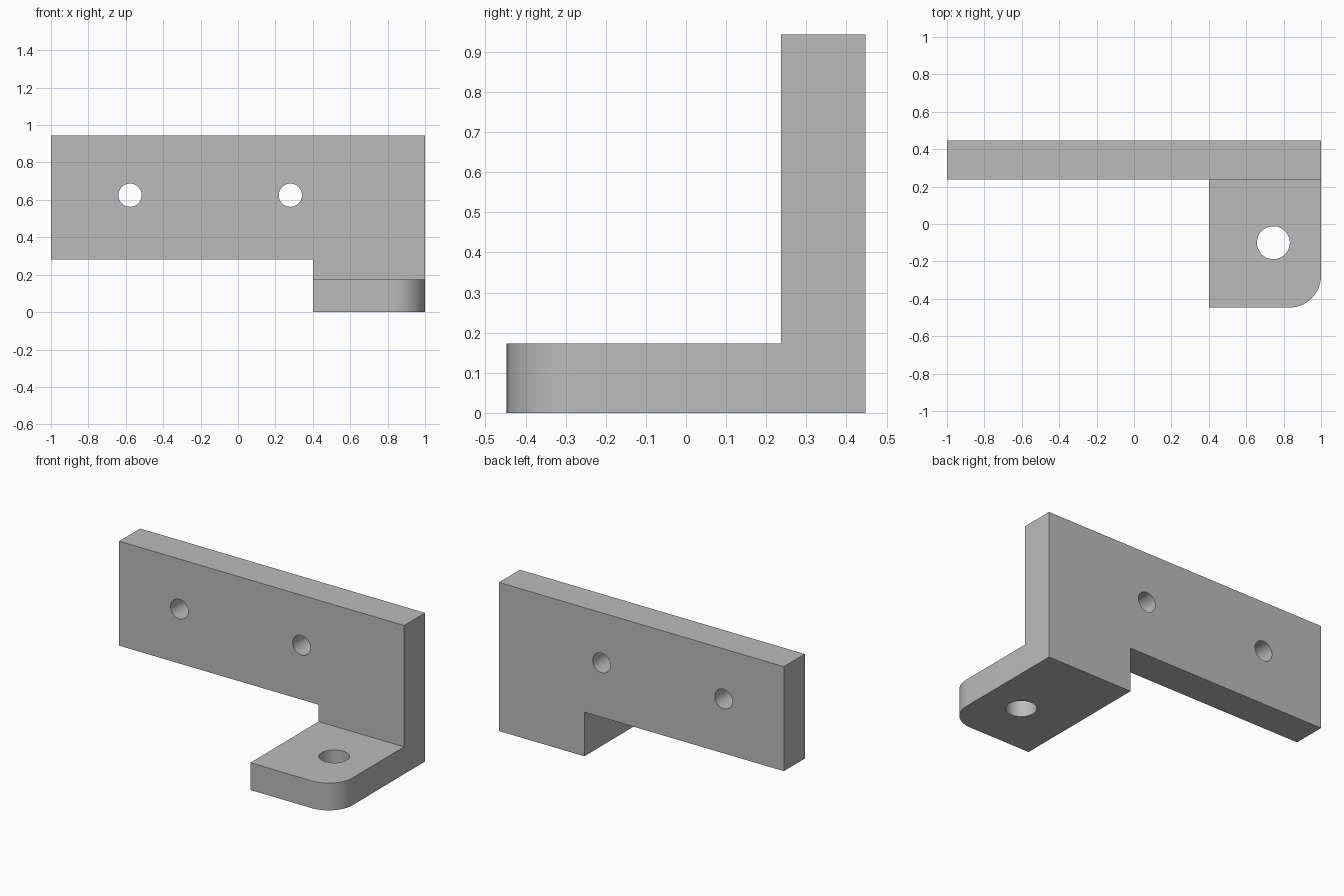
import bpy
import bmesh
from math import sin, cos, pi
from mathutils import Vector

cube = bpy.data.objects.get("Cube")
if cube:
    bpy.data.objects.remove(cube, do_unlink=True)

# Main dimensions
BACK, PLATE_FRONT, FOOT_FRONT = 0.447, 0.237, -0.447
TOP, STEP, FOOT_TOP = 0.943, 0.28, 0.173
FOOT_LEFT, FILLET = 0.4, 0.17

steel = bpy.data.materials.new("plain_grey")
steel.use_nodes = True
GREY = (0.5, 0.5, 0.5, 1)
steel.diffuse_color = GREY
steel.node_tree.nodes["Principled BSDF"].inputs["Base Color"].default_value = GREY


def prism(name, points, offset):
    """Extrude a closed outline of 3D points along an offset."""
    bm = bmesh.new()
    face = bm.faces.new([bm.verts.new(p) for p in points])
    result = bmesh.ops.extrude_face_region(bm, geom=[face])
    moved = [g for g in result["geom"] if isinstance(g, bmesh.types.BMVert)]
    bmesh.ops.translate(bm, vec=Vector(offset), verts=moved)
    bmesh.ops.recalc_face_normals(bm, faces=bm.faces)
    mesh = bpy.data.meshes.new(name)
    bm.to_mesh(mesh)
    bm.free()
    mesh.materials.append(steel)
    obj = bpy.data.objects.new(name, mesh)
    bpy.context.collection.objects.link(obj)
    return obj


def arc(cx, cy, radius, start, end, steps):
    angles = [start + (end - start) * i / steps for i in range(steps + 1)]
    return [(cx + radius * cos(a), cy + radius * sin(a)) for a in angles]


def combine(target, tool, operation):
    """Apply a boolean and remove the tool."""
    mod = target.modifiers.new(operation.lower(), "BOOLEAN")
    mod.operation = operation
    mod.solver = "EXACT"
    mod.object = tool
    bpy.context.view_layer.objects.active = target
    bpy.ops.object.modifier_apply(modifier=mod.name)
    bpy.data.objects.remove(tool, do_unlink=True)


# Upright plate with its short leg
outline = [(-1, TOP), (-1, STEP), (FOOT_LEFT, STEP), (FOOT_LEFT, 0), (1, 0), (1, TOP)]
bracket = prism("mounting_bracket", [(x, PLATE_FRONT, z) for x, z in outline],
                (0, BACK - PLATE_FRONT, 0))

# Foot with one rounded corner, running into the leg
outline = [(FOOT_LEFT, BACK), (FOOT_LEFT, FOOT_FRONT)]
outline += arc(1 - FILLET, FOOT_FRONT + FILLET, FILLET, -pi / 2, 0, 16)
outline += [(1, BACK)]
foot = prism("foot", [(x, y, 0) for x, y in outline], (0, 0, FOOT_TOP))
combine(bracket, foot, "UNION")

# Two screw holes through the plate
for x in (-0.577, 0.28):
    ring = arc(x, 0.625, 0.062, 0, 2 * pi, 48)[:-1]
    drill = prism("plate_drill", [(u, 0, v) for u, v in ring], (0, 1, 0))
    combine(bracket, drill, "DIFFERENCE")

# Larger hole through the foot
ring = arc(0.745, -0.1, 0.088, 0, 2 * pi, 48)[:-1]
drill = prism("foot_drill", [(u, v, -0.2) for u, v in ring], (0, 0, 0.6))
combine(bracket, drill, "DIFFERENCE")

# Smooth curved walls, crisp edges
bpy.ops.object.select_all(action="DESELECT")
bracket.select_set(True)
bpy.context.view_layer.objects.active = bracket
bpy.ops.object.shade_smooth_by_angle(angle=pi / 6)
